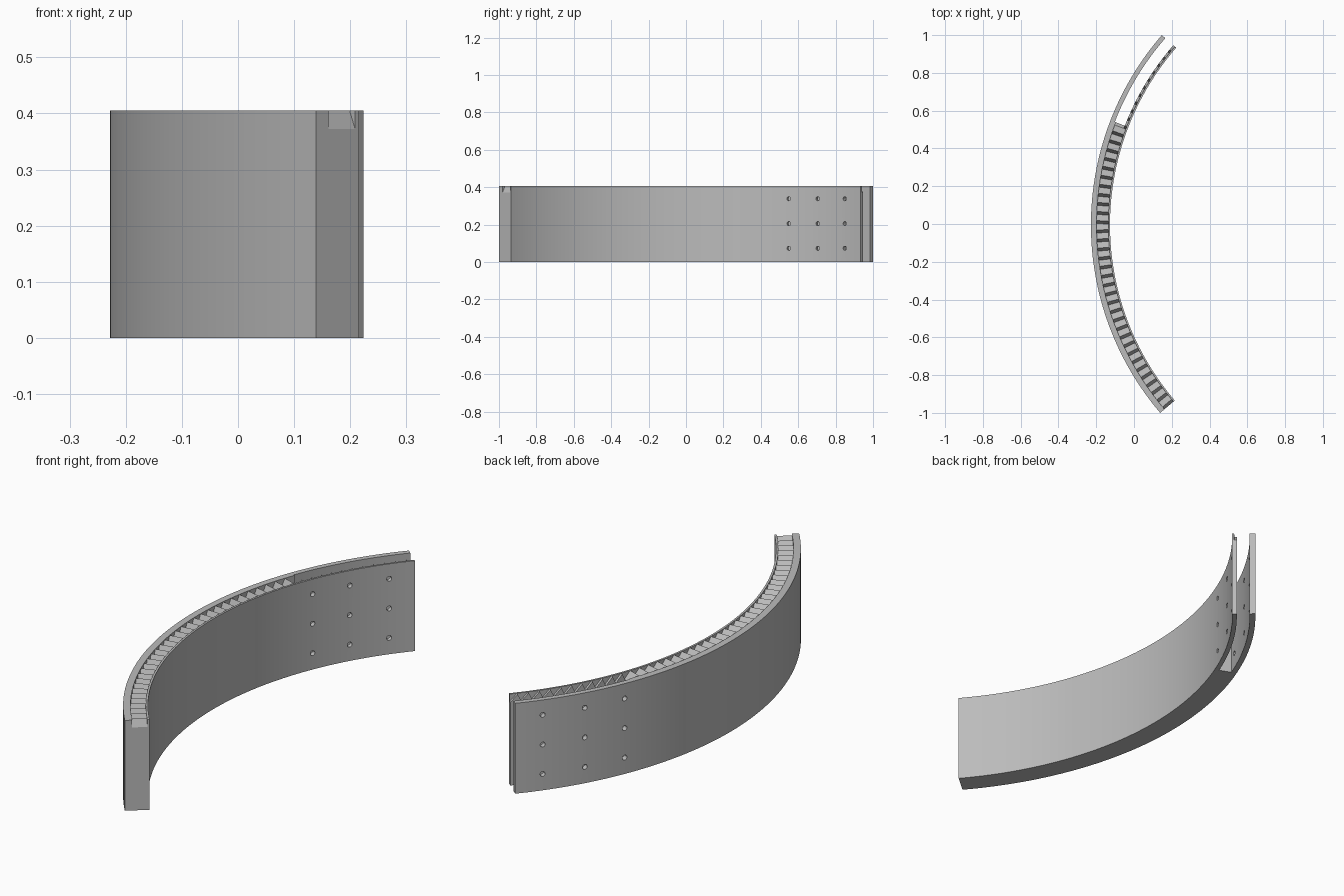
import bpy, bmesh
from math import sin, cos, asin, radians
from mathutils import Vector, Matrix

cube = bpy.data.objects.get("Cube")
if cube:
    bpy.data.objects.remove(cube)

# Overall dimensions
CX, CY = 1.305, -0.005
R = 1.533                      # outer radius
T = 0.101                      # band thickness
H, FLOOR = 0.405, 0.372        # top and groove floor heights
A0 = -asin((1 + CY) / R)
A1 = asin((1 - CY) / R)
SLOT = radians(21.2)           # where the open slot begins

grey = bpy.data.materials.new("plain grey")
grey.use_nodes = True
COLOR = (0.5, 0.5, 0.5, 1)
grey.diffuse_color = COLOR
grey.node_tree.nodes["Principled BSDF"].inputs["Base Color"].default_value = COLOR


def point(d, a, z):
    """Position at depth d inside the outer face, at angle a."""
    r = R - d
    return Vector((CX - r * cos(a), CY + r * sin(a), z))


def finish(bm, name):
    bmesh.ops.recalc_face_normals(bm, faces=bm.faces)
    mesh = bpy.data.meshes.new(name)
    bm.to_mesh(mesh)
    bm.free()
    obj = bpy.data.objects.new(name, mesh)
    obj.data.materials.append(grey)
    bpy.context.collection.objects.link(obj)
    return obj


def sweep(name, profile, start, end, steps):
    """Sweep a (depth, z) profile around the arc and cap both ends."""
    bm = bmesh.new()
    rings = []
    for i in range(steps + 1):
        a = start + (end - start) * i / steps
        rings.append([bm.verts.new(point(d, a, z)) for d, z in profile])
    n = len(profile)
    for p, q in zip(rings, rings[1:]):
        for j in range(n):
            k = (j + 1) % n
            bm.faces.new((p[j], p[k], q[k], q[j]))
    bm.faces.new(rings[0])
    bm.faces.new(rings[-1])
    return finish(bm, name)


def cut(target, cutter):
    mod = target.modifiers.new("cut", "BOOLEAN")
    mod.operation = "DIFFERENCE"
    mod.solver = "EXACT"
    mod.object = cutter
    bpy.context.view_layer.objects.active = target
    bpy.ops.object.modifier_apply(modifier=mod.name)
    bpy.data.objects.remove(cutter)


# Curved band with a shallow channel along the top
GROOVE = (0.03, 0.092)
band = sweep("curved_band",
             [(0, 0), (T, 0), (T, H), (GROOVE[1], H), (GROOVE[1], FLOOR),
              (GROOVE[0], FLOOR), (GROOVE[0], H), (0, H)], A0, A1, 72)

# Open slot splitting the back end into two walls
IN, OUT = 0.0245, 0.081
cut(band, sweep("slot_cutter", [(IN, -0.1), (OUT, -0.1), (OUT, 0.5), (IN, 0.5)],
                SLOT, A1 + 0.05, 24))

# Radial pin holes through both walls
bm = bmesh.new()
for deg in (22.8, 29.7, 36.6):
    for z in (0.073, 0.205, 0.338):
        a = radians(deg)
        out = Vector((-cos(a), sin(a), 0))
        turn = out.to_track_quat("Z", "Y").to_matrix().to_4x4()
        bmesh.ops.create_cone(bm, cap_ends=True, segments=16,
                              radius1=0.011, radius2=0.011, depth=0.2,
                              matrix=Matrix.Translation(point(T / 2, a, z)) @ turn)
cut(band, finish(bm, "hole_cutter"))

bpy.ops.object.select_all(action="DESELECT")
band.select_set(True)
bpy.context.view_layer.objects.active = band
bpy.ops.object.shade_smooth_by_angle(angle=radians(20))

# Sawtooth ridges inside the channel, narrow beside the slot
bm = bmesh.new()
COUNT = 44
pitch = (A1 - A0) / COUNT


def ridge(start, peak, end, depths, z_start=FLOOR):
    """One ridge between two depths, from start over the peak to end."""
    low = FLOOR - 0.001
    outline = [(start, low), (start, z_start), (peak, H), (end, FLOOR), (end, low)]
    sides = [[bm.verts.new(point(d, a, z)) for a, z in outline] for d in depths]
    n = len(outline)
    for j in range(n):
        k = (j + 1) % n
        bm.faces.new((sides[0][j], sides[0][k], sides[1][k], sides[1][j]))
    for side in sides:
        bm.faces.new(side)


for i in range(COUNT):
    a = A0 + i * pitch
    inner = OUT if a + pitch / 2 > SLOT else GROOVE[0]
    ridge(a, a + pitch * 0.33, a + pitch, (inner, GROOVE[1]))
finish(bm, "sawtooth_ridges")
